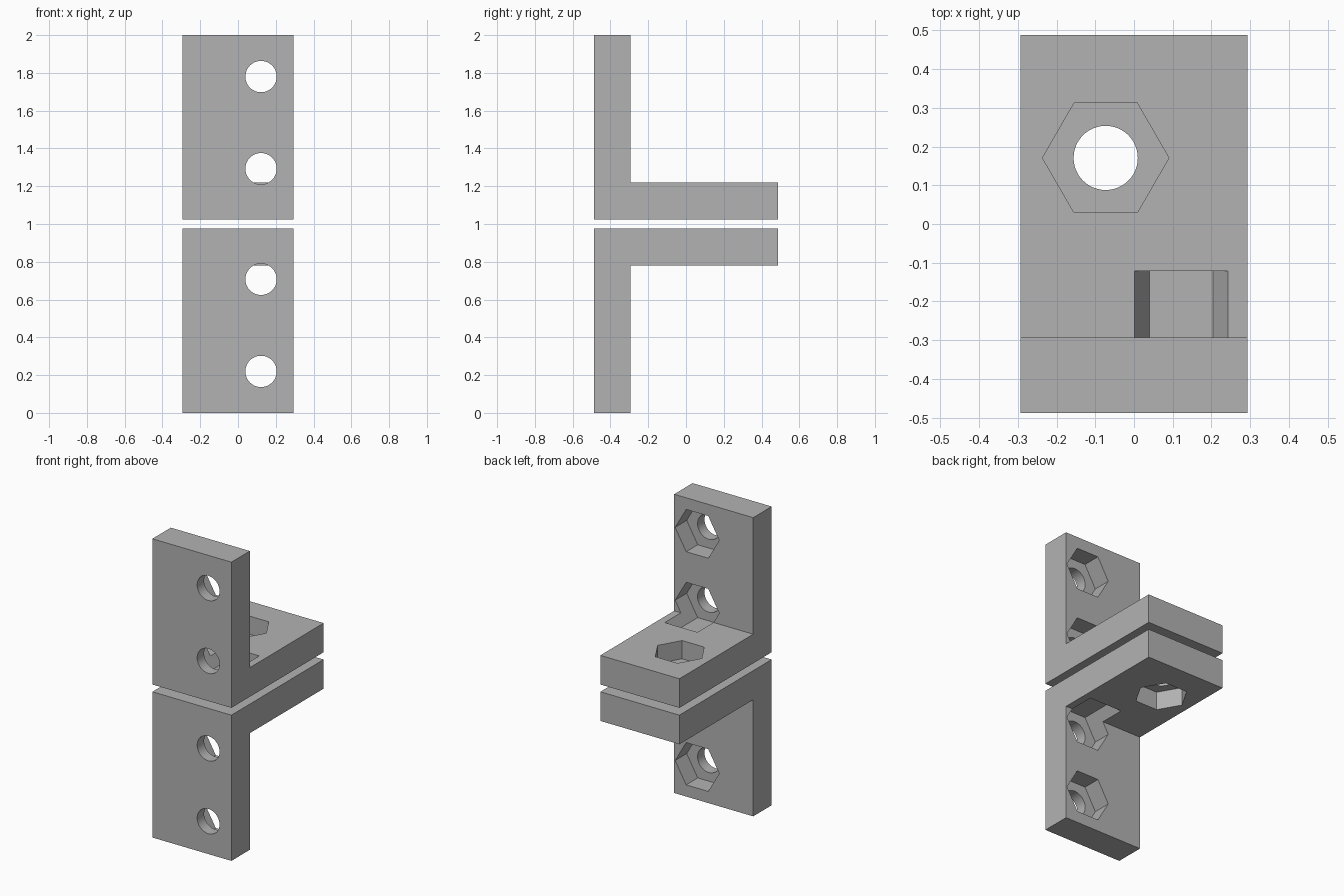
import bpy
import bmesh
import math
from mathutils import Matrix, Vector

U = 2 / 41                      # design unit
WIDTH, LEG, THICK, GAP = 12 * U, 20 * U, 4 * U, U
HOLE_R = 1.7 * U
NUT_R = 5.8 * U / math.sqrt(3)  # corner radius of the nut pocket
POCKET = 2.5 * U                # pocket depth

cube = bpy.data.objects.get("Cube")
if cube:
    bpy.data.objects.remove(cube, do_unlink=True)

grey = bpy.data.materials.new("light grey")
grey.use_nodes = True
colour = (0.45, 0.45, 0.45, 1)
grey.diffuse_color = colour
grey.node_tree.nodes["Principled BSDF"].inputs["Base Color"].default_value = colour


def finish(bm, name):
    bmesh.ops.recalc_face_normals(bm, faces=bm.faces)
    mesh = bpy.data.meshes.new(name)
    bm.to_mesh(mesh)
    bm.free()
    mesh.materials.append(grey)
    obj = bpy.data.objects.new(name, mesh)
    bpy.context.collection.objects.link(obj)
    return obj


def prism(name, sides, radius, start, end):
    """Prism from start to end, with a corner pointing along x."""
    axis = end - start
    if abs(axis.z) > abs(axis.y):
        turn = Matrix.Identity(4)
    else:
        turn = Matrix.Rotation(math.pi / 2, 4, "X")
    ring = [Vector((radius * math.cos(a), radius * math.sin(a), 0))
            for a in (math.tau * i / sides for i in range(sides))]
    bm = bmesh.new()
    base = bm.faces.new([bm.verts.new(start + turn @ p) for p in ring])
    top = bmesh.ops.extrude_face_region(bm, geom=[base])["geom"]
    bmesh.ops.translate(bm, vec=axis,
                        verts=[g for g in top if isinstance(g, bmesh.types.BMVert)])
    obj = finish(bm, name)
    obj.hide_render = True
    return obj


def bracket(name, side):
    """L-shaped bracket; side is +1 above the gap and -1 below it."""
    def z(h):
        return 1 + side * (GAP / 2 + h)

    front, back = -LEG / 2, LEG / 2
    inner = front + THICK
    profile = [(front, 0), (back, 0), (back, THICK),
               (inner, THICK), (inner, LEG), (front, LEG)]
    bm = bmesh.new()
    face = bm.faces.new([bm.verts.new((-WIDTH / 2, y, z(h))) for y, h in profile])
    new = bmesh.ops.extrude_face_region(bm, geom=[face])["geom"]
    bmesh.ops.translate(bm, vec=(WIDTH, 0, 0),
                        verts=[g for g in new if isinstance(g, bmesh.types.BMVert)])
    body = finish(bm, name)

    # Bolt holes and nut pockets: two through the wall, one through the shelf
    cutters = []
    for h in (5.5 * U, 15.5 * U):
        def at(y):
            return Vector((2.5 * U, y, z(h)))
        cutters.append(prism("wall_hole_cutter", 48, HOLE_R, at(front - U), at(inner + U)))
        cutters.append(prism("wall_nut_cutter", 6, NUT_R,
                             at(inner - POCKET), at(inner + 3.5 * U)))

    def over(h):
        return Vector((-1.5 * U, 3.5 * U, z(h)))
    cutters.append(prism("shelf_hole_cutter", 48, HOLE_R, over(-U / 4), over(THICK + U)))
    cutters.append(prism("shelf_nut_cutter", 6, NUT_R, over(THICK - POCKET), over(THICK + U)))

    bpy.context.view_layer.objects.active = body
    for cutter in cutters:
        mod = body.modifiers.new("cut", "BOOLEAN")
        mod.operation = "DIFFERENCE"
        mod.solver = "EXACT"
        mod.object = cutter
        bpy.ops.object.modifier_apply(modifier=mod.name)
        bpy.data.objects.remove(cutter, do_unlink=True)

    bpy.ops.object.select_all(action="DESELECT")
    body.select_set(True)
    bpy.ops.object.shade_smooth_by_angle(angle=math.radians(30))


bracket("upper_bracket", 1)
bracket("lower_bracket", -1)
